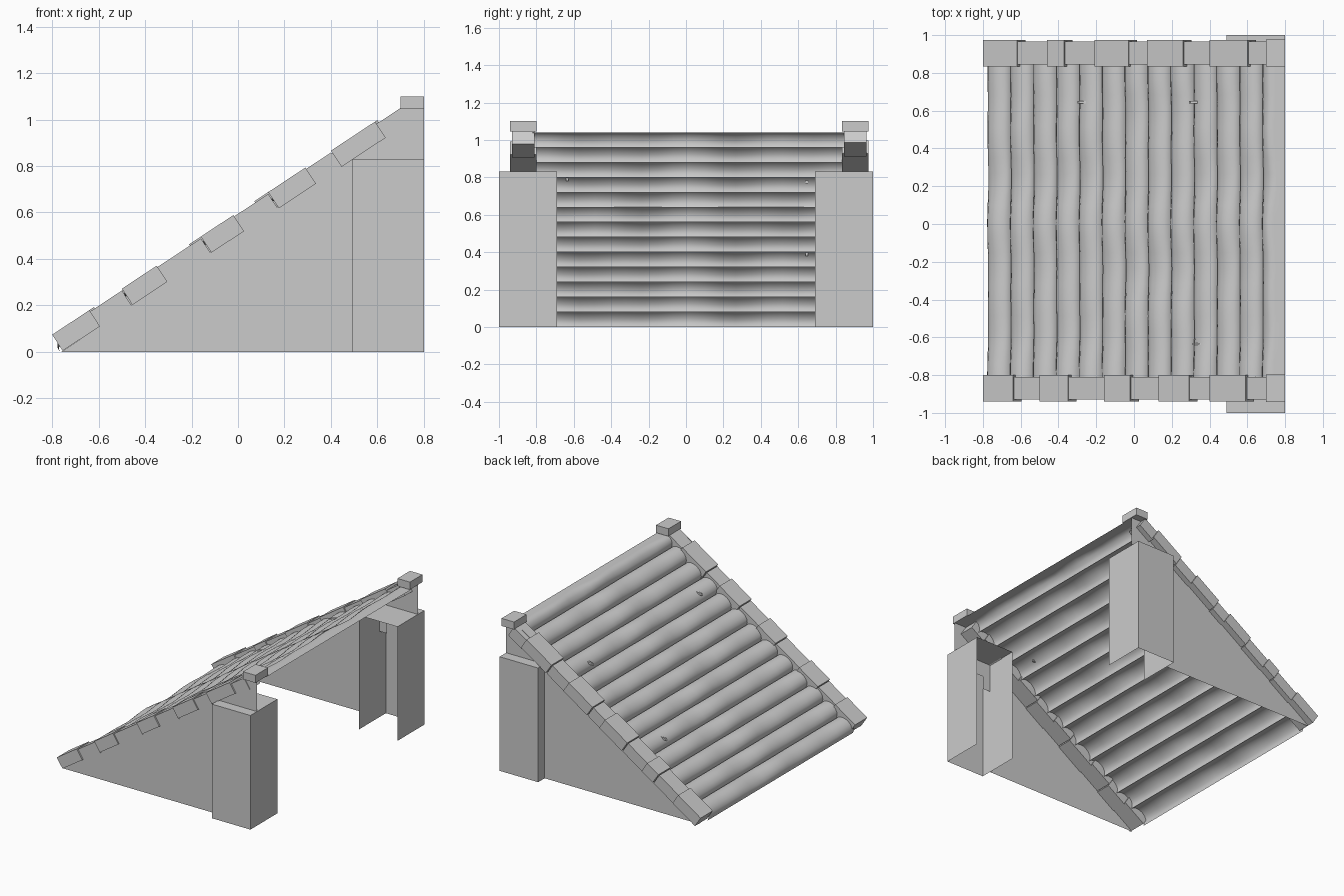
import bpy, math, random
from mathutils import Vector

if "Cube" in bpy.data.objects:
    bpy.data.objects.remove(bpy.data.objects["Cube"])

random.seed(4)
SLOPE = 0.66


def top_z(x):
    return 0.07 + SLOPE * (x + 0.8)


def make(name, verts, faces, smooth=False):
    me = bpy.data.meshes.new(name)
    me.from_pydata(verts, [], faces)
    me.update()
    ob = bpy.data.objects.new(name, me)
    bpy.context.collection.objects.link(ob)
    if smooth:
        bpy.ops.object.select_all(action='DESELECT')
        bpy.context.view_layer.objects.active = ob
        ob.select_set(True)
        bpy.ops.object.shade_smooth_by_angle(angle=math.radians(50))
    return ob


def prism(name, pts, y0, y1):
    # pts run clockwise seen from the front, extruded along y
    n = len(pts)
    verts = [(x, y0, z) for x, z in pts] + [(x, y1, z) for x, z in pts]
    faces = [tuple(reversed(range(n))), tuple(range(n, 2 * n))]
    faces += [(i, (i + 1) % n, n + (i + 1) % n, n + i) for i in range(n)]
    return make(name, verts, faces)


# Row of half-round logs stepping up the slope (open underneath)
ROWS, SEG = 13, 8
ys = [-0.82 + 1.67 * i / 20 for i in range(21)]
along, normal = Vector((0.835, 0.55)), Vector((-0.55, 0.835))
verts, faces = [], []
for r in range(ROWS):
    low = Vector((-0.768 + 0.1213 * r, 0.08 * r))
    centre = low + Vector((0.0607, 0.04))
    phase, base = random.uniform(-0.5, 0.5), len(verts)
    for y in ys:
        wave = 0.5 * math.cos(15 * y + phase) + 0.5 * math.cos(9 * y - 2 * phase)
        b = 0.05 + 0.007 * wave
        shift = 0.006 * wave
        for k in range(SEG + 1):
            t = math.pi * (1 - k / SEG)
            p = centre + along * 0.0727 * math.cos(t) + normal * b * math.sin(t)
            x = p.x - shift * math.sin(t)
            verts.append((min(x, 0.8), y, max(0, min(p.y, 1.04))))
    w = SEG + 1
    for j in range(len(ys) - 1):
        for k in range(SEG):
            a = base + j * w + k
            faces.append((a, a + 1, a + w + 1, a + w))
make("log_slope", verts, faces, True)

# Small broken twigs on a few logs
for i, (x, y) in enumerate([(-0.28, 0.645), (0.31, 0.645), (0.33, -0.635)]):
    z = top_z(x) - 0.035
    prism(f"twig_{i}", [(x - 0.02, z), (x - 0.01, z + 0.012),
                        (x + 0.025, z + 0.02), (x + 0.025, z)], y - 0.006, y + 0.006)

# Edging stones: x breaks along each side of the slope
breaks = {
    -1: [-0.8, -0.64, -0.5, -0.35, -0.16, -0.02, 0.13, 0.29, 0.4, 0.59, 0.7],
    1: [-0.8, -0.62, -0.46, -0.37, -0.21, -0.03, 0.07, 0.26, 0.4, 0.6, 0.71],
}
for side, xs in breaks.items():
    tag = "front" if side < 0 else "back"
    mid = 0.87 if side < 0 else 0.905
    for i, (a, b) in enumerate(zip(xs, xs[1:])):
        h = 0.004 if i % 2 == 0 else -0.004
        if i == len(xs) - 2:
            h = -0.012
        half = 0.07 if i % 2 == 0 else 0.06
        t = 0.083
        p0, p1 = Vector((a, top_z(a) + h)), Vector((b, top_z(b) + h))
        d = -normal * t
        pts = [tuple(p0), tuple(p1), tuple(p1 + d), tuple(p0 + d)]
        pts = [(x, max(z, 0)) for x, z in pts]
        prism(f"{tag}_edge_stone_{i}", pts, side * mid - half, side * mid + half)

    # Cap stone at the top
    prism(f"{tag}_cap", [(0.7, 1.1), (0.8, 1.1), (0.8, 1.045), (0.7, 1.045)],
          side * mid - 0.072, side * mid + 0.072)

    # Side wall and the gable piece above it (thin sheets)
    y = side * 0.925
    wall = [(-0.76, 0), (0.49, 0), (0.49, 0.625), (0.17, 0.625)]
    gable = [(0.17, 0.625), (0.55, 0.625), (0.55, 0.72), (0.8, 0.72),
             (0.8, 1.05), (0.7, 1.05), (0.14, 0.68)]
    for nm, poly in (("wall", wall), ("gable", gable)):
        f = tuple(range(len(poly)))
        make(f"{tag}_{nm}", [(x, y, z) for x, z in poly],
             [f if side < 0 else f[::-1]])

    # Corner pillar, open below and on the inner side
    o, n = side * 1.0, side * 0.69
    v = [(x, yy, z) for z in (0, 0.83) for x, yy in
         ((0.49, n), (0.49, o), (0.8, o), (0.8, n))]
    fs = [(0, 1, 5, 4), (1, 2, 6, 5), (2, 3, 7, 6), (4, 5, 6, 7)]
    if side > 0:
        fs = [f[::-1] for f in fs]
    make(f"{tag}_pillar", v, fs)
